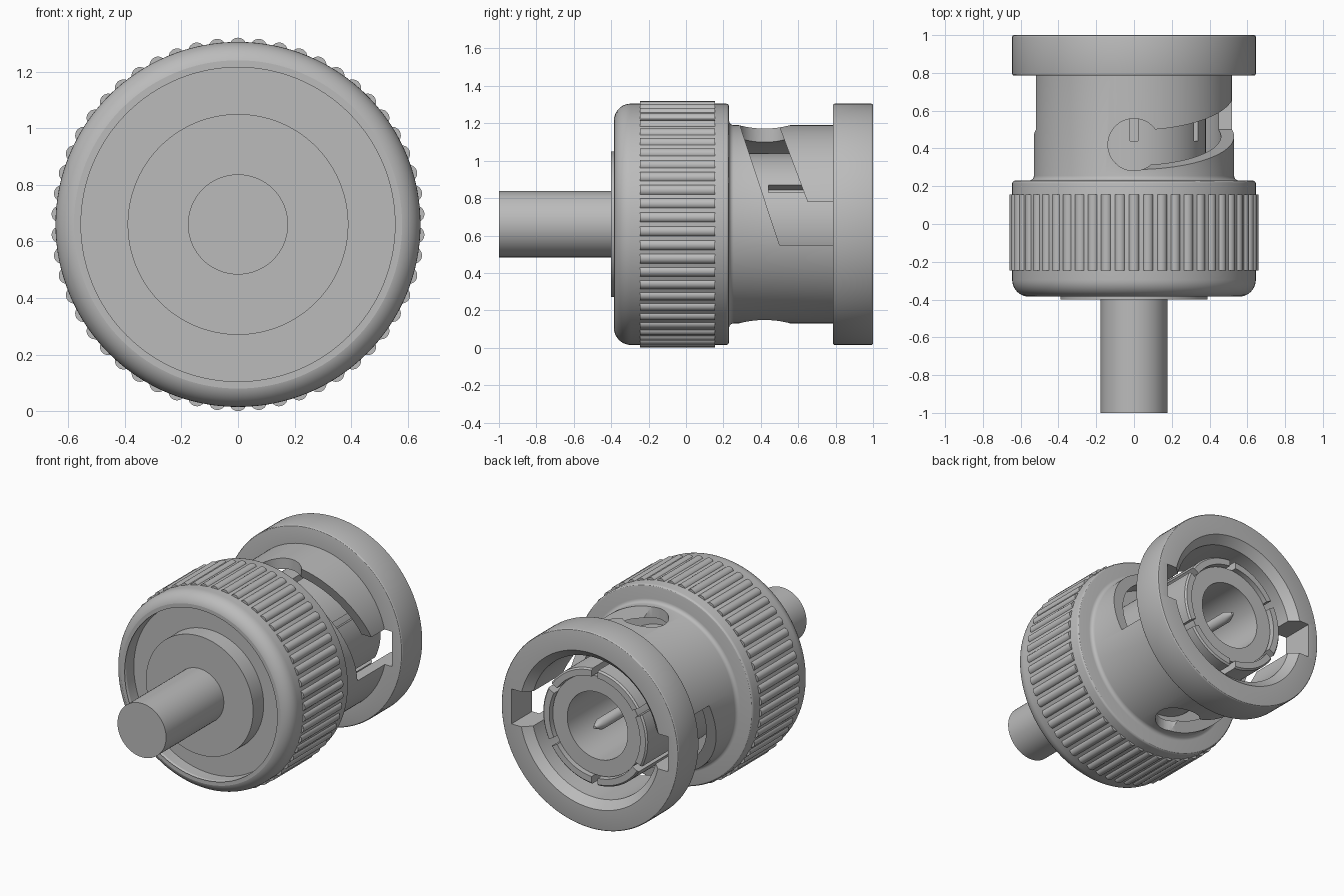
import bpy, bmesh, math
from mathutils import Matrix, Vector

CZ = 0.66      # height of the main axis
SEG = 128

if "Cube" in bpy.data.objects:
    bpy.data.objects.remove(bpy.data.objects["Cube"], do_unlink=True)

metal = bpy.data.materials.new("plain grey metal")
metal.use_nodes = True
GREY = (0.5, 0.5, 0.5, 1)
metal.diffuse_color = GREY
metal.node_tree.nodes["Principled BSDF"].inputs["Base Color"].default_value = GREY


def add_object(name, bm):
    bmesh.ops.recalc_face_normals(bm, faces=bm.faces)
    mesh = bpy.data.meshes.new(name)
    bm.to_mesh(mesh)
    bm.free()
    mesh.materials.append(metal)
    obj = bpy.data.objects.new(name, mesh)
    bpy.context.collection.objects.link(obj)
    return obj


def activate(obj):
    bpy.ops.object.select_all(action='DESELECT')
    obj.select_set(True)
    bpy.context.view_layer.objects.active = obj


def smooth(obj):
    activate(obj)
    bpy.ops.object.shade_smooth_by_angle(angle=math.radians(30))


def lathe(name, profile, segments=SEG):
    """Closed (radius, y) profile turned around the main axis."""
    bm = bmesh.new()
    verts = [bm.verts.new((r, y, CZ)) for r, y in profile]
    edges = [bm.edges.new((verts[i], verts[(i + 1) % len(verts)]))
             for i in range(len(verts))
             if profile[i][0] or profile[(i + 1) % len(verts)][0]]
    bmesh.ops.spin(bm, geom=verts + edges, cent=(0, 0, CZ), axis=(0, 1, 0),
                   angle=math.tau, steps=segments)
    bmesh.ops.remove_doubles(bm, verts=bm.verts, dist=1e-4)
    return add_object(name, bm)


def arc(r, y, rad, start, end, n=6):
    """Rounded corner of a profile, angles in degrees."""
    angles = [math.radians(start + (end - start) * i / n) for i in range(n + 1)]
    return [(r + rad * math.cos(a), y + rad * math.sin(a)) for a in angles]


def cut(obj, cutter_bm, name):
    cutter = add_object(name, cutter_bm)
    cutter.hide_render = True
    activate(obj)
    mod = obj.modifiers.new("cut", 'BOOLEAN')
    mod.operation, mod.solver, mod.object = 'DIFFERENCE', 'EXACT', cutter
    bpy.ops.object.modifier_apply(modifier=mod.name)
    bpy.data.objects.remove(cutter, do_unlink=True)


# Coupling nut: recessed front, grip barrel, sleeve and rear flange
profile = [(0, -0.29), (0.555, -0.29), (0.555, -0.365)]
profile += arc(0.58, -0.36, 0.025, 180, 270, 4)
profile += arc(0.555, -0.295, 0.09, 270, 360, 10)
profile += arc(0.63, 0.215, 0.015, 0, 90, 3)
profile += arc(0.555, 0.255, 0.025, 270, 180, 4)
profile += [(0.53, 0.785)]
profile += arc(0.635, 0.795, 0.01, 270, 360, 3)
profile += arc(0.635, 0.99, 0.01, 0, 90, 3)
profile += [(0.51, 1.0), (0.46, 0.95), (0.46, 0.2), (0, 0.2)]
nut = lathe("coupling_nut", profile)

# Two slanted bayonet slots, each ending in a round hole
slot = [(1.1, -0.11), (0.5, -0.11), (0.265, 0.6),
        (0.47, 0.6), (0.65, 0.12), (1.1, 0.12)]
for turn in (0, math.pi):
    spin = Matrix.Translation((0, 0, CZ)) @ Matrix.Rotation(turn, 4, 'Y')
    bm = bmesh.new()
    face = bm.faces.new([bm.verts.new((0.03, y, z)) for y, z in slot])
    ext = bmesh.ops.extrude_face_region(bm, geom=[face])
    moved = [v for v in ext["geom"] if isinstance(v, bmesh.types.BMVert)]
    bmesh.ops.translate(bm, verts=moved, vec=(0.54, 0, 0))
    bm.transform(spin)
    cut(nut, bm, "slot_cutter")
    bm = bmesh.new()
    bmesh.ops.create_cone(bm, cap_ends=True, segments=48, radius1=0.138,
                          radius2=0.138, depth=0.4,
                          matrix=spin @ Matrix.Translation((0, 0.42, 0.5)))
    cut(nut, bm, "hole_cutter")
smooth(nut)

# Grip ribs around the barrel
bm = bmesh.new()
RIBS = 54
for i in range(RIBS):
    place = (Matrix.Translation((0, -0.045, CZ))
             @ Matrix.Rotation(math.tau * i / RIBS, 4, 'Y')
             @ Matrix.Translation((0, 0, 0.63))
             @ Matrix.Rotation(math.pi / 2, 4, 'X'))
    bmesh.ops.create_cone(bm, cap_ends=True, segments=20, radius1=0.03,
                          radius2=0.03, depth=0.4, matrix=place)
smooth(add_object("grip_ribs", bm))

# Cable clamp disc and cable
smooth(lathe("clamp_disc", [(0, -0.4), (0.39, -0.4), (0.39, -0.28), (0, -0.28)]))
smooth(lathe("cable", [(0, -1), (0.177, -1), (0.177, -0.39), (0, -0.39)], 64))

# Slit spring contact
contact = lathe("spring_contact", [(0.33, 0.19), (0.38, 0.19), (0.38, 0.94),
                                   (0.37, 0.95), (0.33, 0.95)])
bm = bmesh.new()
for i in range(6):
    place = (Matrix.Translation((0, 0.74, CZ))
             @ Matrix.Rotation(math.tau * i / 6, 4, 'Y')
             @ Matrix.Translation((0, 0, 0.37))
             @ Matrix.Diagonal(Vector((0.045, 0.6, 0.16, 1))))
    bmesh.ops.create_cube(bm, size=1, matrix=place)
cut(contact, bm, "slit_cutter")
smooth(contact)

# Insulator tube and centre pin
smooth(lathe("insulator", [(0, 0.19), (0.325, 0.19), (0.325, 0.92),
                           (0.22, 0.92), (0.22, 0.4), (0, 0.4)]))
smooth(lathe("centre_pin", [(0, 0.39), (0.035, 0.39), (0.035, 0.89),
                            (0.01, 0.95), (0, 0.95)], 32))
